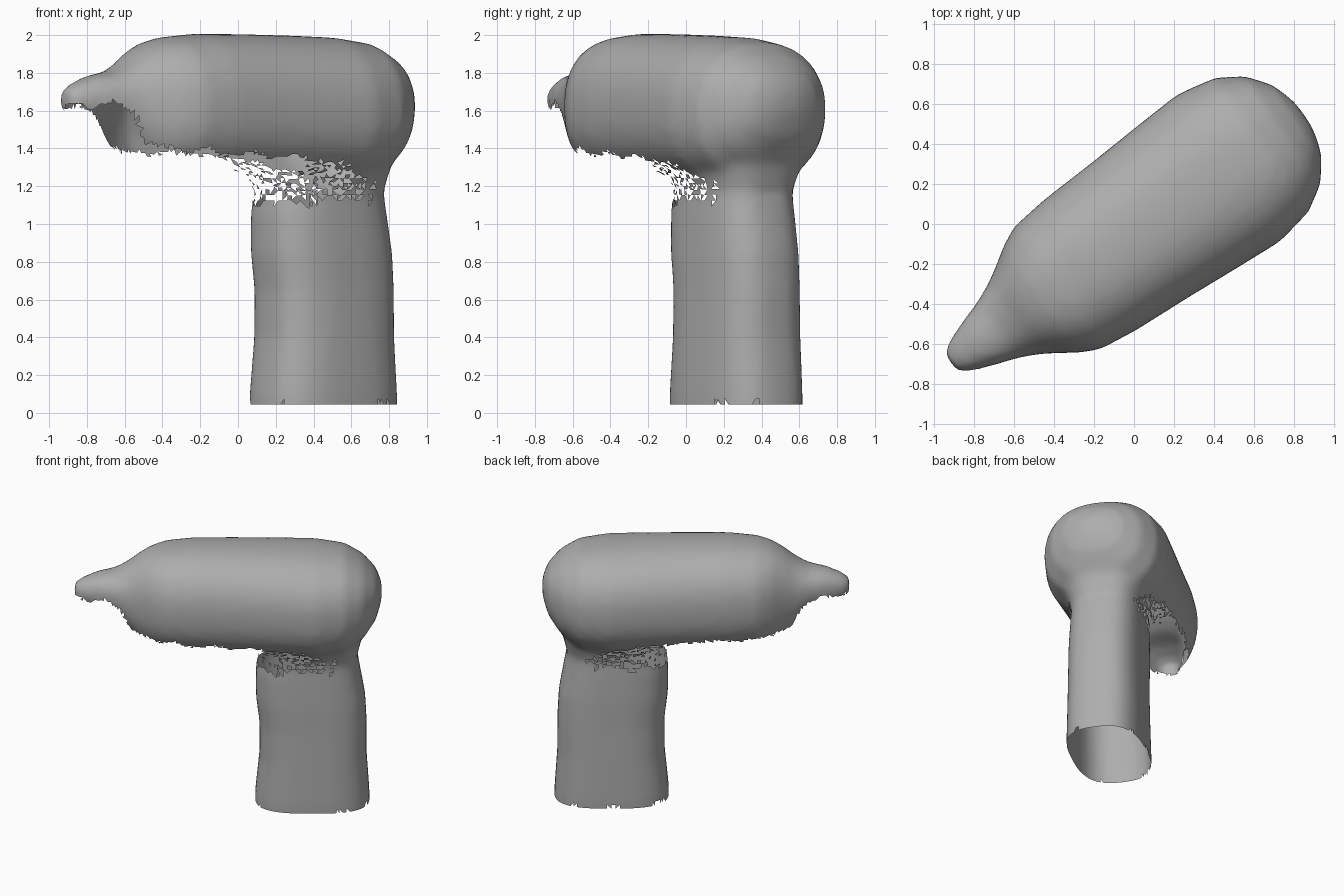
import bpy, bmesh, math, random
from mathutils import Matrix, Vector, noise

random.seed(4)
cube = bpy.data.objects.get("Cube")
if cube:
    bpy.data.objects.remove(cube, do_unlink=True)

grey = bpy.data.materials.new("plain_grey")
grey.use_nodes = True
colour = (0.42, 0.42, 0.42, 1)
grey.diffuse_color = colour
grey.node_tree.nodes["Principled BSDF"].inputs["Base Color"].default_value = colour

SIDES = 40
AXIS_OFFSET = -0.042                   # sideways shift of the tool's long axis
TURN = Matrix.Rotation(math.radians(35), 4, "Z")


def rounded(a, b, n):
    """Superellipse outline with half sizes a and b."""
    pts = []
    for i in range(SIDES):
        t = math.tau * i / SIDES
        c, s = math.cos(t), math.sin(t)
        pts.append((math.copysign(abs(c) ** (2 / n), c) * a,
                    math.copysign(abs(s) ** (2 / n), s) * b))
    return pts


def loft(bm, rings):
    """Skin a list of rings and cap both ends."""
    loops = [[bm.verts.new(p) for p in ring] for ring in rings]
    for lo, hi in zip(loops, loops[1:]):
        for i in range(SIDES):
            j = (i + 1) % SIDES
            bm.faces.new((lo[i], lo[j], hi[j], hi[i]))
    bm.faces.new(loops[0][::-1])
    bm.faces.new(loops[-1])


def lerp_table(table, x):
    for (x0, y0), (x1, y1) in zip(table, table[1:]):
        if x <= x1:
            return y0 + (y1 - y0) * max(0, (x - x0) / (x1 - x0))
    return table[-1][1]


# Body and nose: position along axis, half width, top, bottom
body = [(-1.15, .05, 1.71, 1.60), (-1.1, .09, 1.745, 1.56), (-.98, .135, 1.79, 1.53),
        (-.86, .175, 1.81, 1.50), (-.77, .215, 1.86, 1.38), (-.68, .27, 1.925, 1.30),
        (-.6, .325, 1.965, 1.27), (-.5, .375, 1.99, 1.25), (-.3, .4, 2.008, 1.23),
        (0, .415, 2.005, 1.22), (.3, .435, 1.998, 1.21), (.55, .45, 1.988, 1.2),
        (.75, .41, 1.96, 1.23), (.88, .33, 1.89, 1.33), (.97, .21, 1.8, 1.46),
        (1.01, .08, 1.71, 1.59)]
bm = bmesh.new()
loft(bm, [[(u, AXIS_OFFSET + p, (top + low) / 2 + q)
           for p, q in rounded(half, (top - low) / 2, 2.35)]
          for u, half, top, low in body])

# Handle: height, front end, rear end, half thickness
handle = [(-.1, .12, .93, .265), (.1, .12, .925, .27), (.4, .15, .905, .265),
          (.65, .15, .905, .26), (.85, .125, .895, .26), (1.05, .125, .86, .255),
          (1.17, .14, .84, .25), (1.3, .16, .87, .29), (1.45, .2, .92, .33)]
loft(bm, [[((front + rear) / 2 + p, AXIS_OFFSET + q, z)
           for p, q in rounded((rear - front) / 2, half, 2.8)]
          for z, front, rear, half in handle])
bmesh.ops.recalc_face_normals(bm, faces=bm.faces)
mesh = bpy.data.meshes.new("drill_shell")
bm.to_mesh(mesh)
bm.free()
shell = bpy.data.objects.new("drill_shell", mesh)
bpy.context.collection.objects.link(shell)

# Merge both volumes into one soft skin
remesh = shell.modifiers.new("merge", "REMESH")
remesh.mode = "VOXEL"
remesh.voxel_size = 0.03
smooth = shell.modifiers.new("soften", "SMOOTH")
smooth.factor, smooth.iterations = 0.5, 6
graph = bpy.context.evaluated_depsgraph_get()
skin = bpy.data.meshes.new_from_object(shell.evaluated_get(graph))
shell.modifiers.clear()
shell.data = skin

# Ragged lower edge of the body, as height along the axis
edge = [(-1.2, 1.635), (-.88, 1.625), (-.8, 1.55), (-.74, 1.41), (-.3, 1.375),
        (0, 1.38), (.3, 1.33), (.62, 1.25)]


def torn(c):
    """True where the skin is missing."""
    rag = 0.035 * noise.noise(c * 9) + random.uniform(-.012, .012)
    if c.z < 0.045 + max(0, rag):
        return True
    if c.x > 0.68 + rag:
        return False
    gap_floor = 1.11 + rag if c.x > 0.05 else 0
    if gap_floor < c.z < lerp_table(edge, c.x) + rag:
        # loose shards remain between the handle and the body
        keep = min(.75, max(0, c.x - .1) * 1.3) if c.x > .1 else 0
        return random.random() > keep
    return False


bm = bmesh.new()
bm.from_mesh(skin)
bmesh.ops.triangulate(bm, faces=bm.faces)
bmesh.ops.delete(bm, geom=[f for f in bm.faces if torn(f.calc_center_median())],
                 context="FACES")
for f in bm.faces:
    f.smooth = True
    f.material_index = 0
bmesh.ops.transform(bm, matrix=TURN, verts=bm.verts)
bm.to_mesh(skin)
bm.free()
skin.materials.clear()
skin.materials.append(grey)
